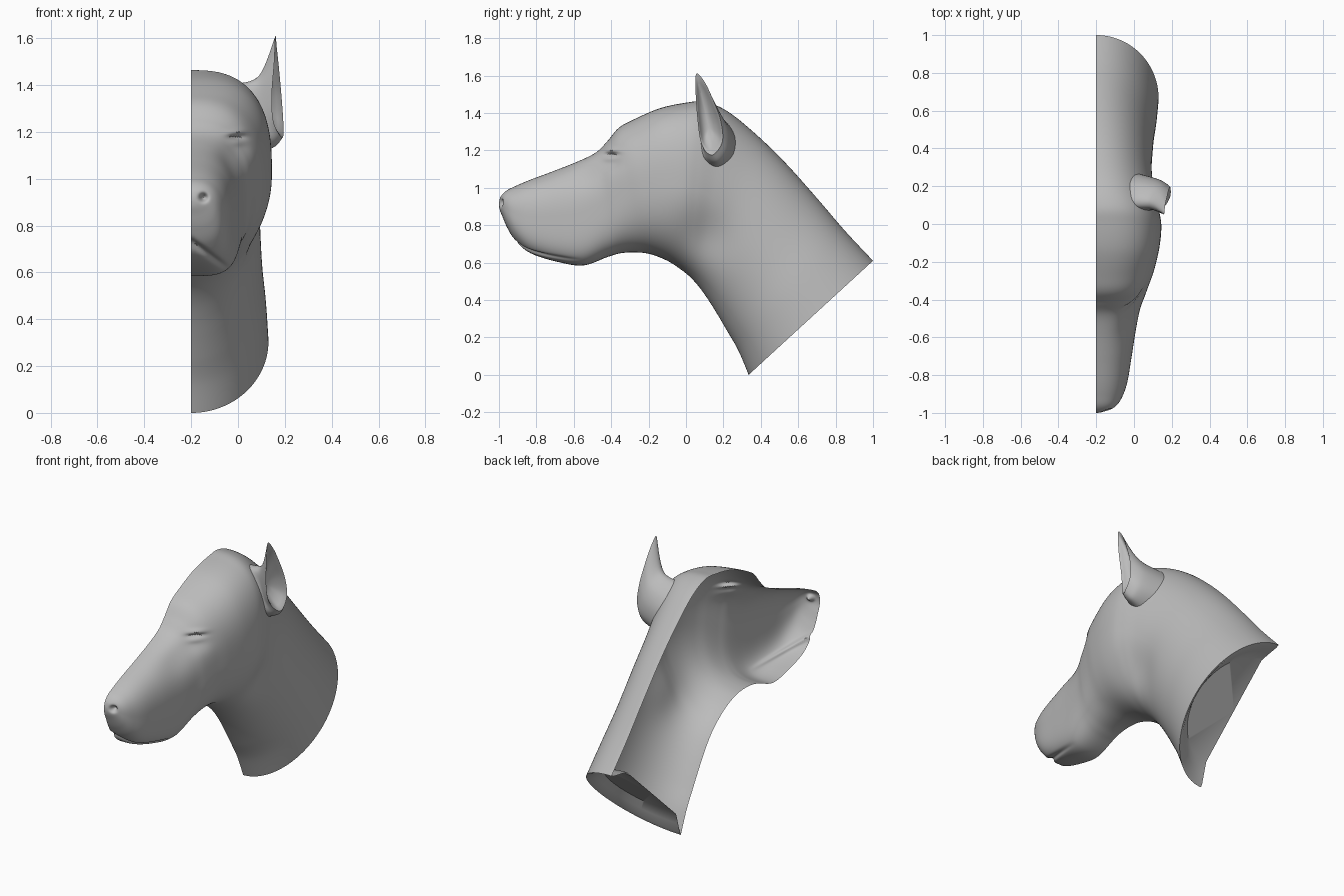
import bpy, bmesh, math
from mathutils import Vector

if "Cube" in bpy.data.objects:
    bpy.data.objects.remove(bpy.data.objects["Cube"])

MID = -0.2          # cut plane: only one half of the head exists
STEPS, SIDES = 10, 90

coat = bpy.data.materials.new("plain grey")
coat.diffuse_color = (0.5, 0.5, 0.5, 1)
coat.use_nodes = True
coat.node_tree.nodes["Principled BSDF"].inputs["Base Color"].default_value = coat.diffuse_color


def catmull(rows, per):
    """Smoothly interpolate rows of numbers."""
    out = []
    for i in range(len(rows) - 1):
        a, b = rows[max(i - 1, 0)], rows[i]
        c, d = rows[i + 1], rows[min(i + 2, len(rows) - 1)]
        for k in range(per):
            t = k / per
            out.append([0.5 * (2 * q + (r - p) * t + (2 * p - 5 * q + 4 * r - s) * t * t
                        + (3 * q - p - 3 * r + s) * t ** 3) for p, q, r, s in zip(a, b, c, d)])
    out.append(list(rows[-1]))
    return out


def loft(name, rings, closed):
    """Skin a list of point rings into one smooth object."""
    bm = bmesh.new()
    grid = [[bm.verts.new(p) for p in ring] for ring in rings]
    n = len(rings[0])
    for a, b in zip(grid, grid[1:]):
        for j in range(n if closed else n - 1):
            k = (j + 1) % n
            bm.faces.new((a[j], a[k], b[k], b[j]))
    bmesh.ops.remove_doubles(bm, verts=bm.verts, dist=0.0002)
    bmesh.ops.recalc_face_normals(bm, faces=bm.faces)
    me = bpy.data.meshes.new(name)
    bm.to_mesh(me)
    bm.free()
    me.materials.append(coat)
    ob = bpy.data.objects.new(name, me)
    bpy.context.collection.objects.link(ob)
    bpy.context.view_layer.objects.active = ob
    ob.select_set(True)
    bpy.ops.object.shade_smooth_by_angle(angle=math.radians(40))
    ob.select_set(False)
    return ob


# head stations: top y, top z, bottom y, bottom z, half width, upper and lower squareness
stations = [
    (-1.0, .905, -1.0, .905, 0, 2, 2),
    (-.998, .93, -.995, .88, .035, 2.2, 2),
    (-.988, .957, -.983, .85, .07, 2.4, 2.2),
    (-.96, .985, -.955, .785, .11, 2.4, 2.6),
    (-.91, 1.01, -.91, .715, .14, 2.4, 3),
    (-.84, 1.04, -.83, .65, .165, 2.4, 3.4),
    (-.72, 1.085, -.69, .605, .187, 2.4, 3.8),
    (-.58, 1.14, -.55, .585, .209, 2.4, 3.7),
    (-.48, 1.19, -.42, .63, .232, 2.5, 3.2),
    (-.42, 1.25, -.35, .65, .255, 2.6, 2.9),
    (-.36, 1.32, -.27, .655, .28, 2.6, 2.6),
    (-.28, 1.365, -.19, .645, .308, 2.6, 2.4),
    (-.14, 1.425, -.10, .61, .335, 2.8, 2.2),
    (0, 1.455, -.03, .565, .345, 2.8, 2),
    (.10, 1.46, .02, .525, .335, 2.7, 2),
    (.22, 1.41, .07, .47, .315, 2.4, 2),
    (.37, 1.29, .12, .40, .30, 2.2, 2),
    (.53, 1.135, .17, .32, .298, 2.1, 2),
    (.70, .945, .22, .235, .305, 2, 2),
    (.85, .77, .28, .13, .32, 2, 2),
    (1.0, .61, .335, 0, .33, 2, 2),
]

# sculpted details: centre, radii, push
details = [
    ((0, -.40, 1.14), (.07, .08, .05), (-.012, .012, 0)),          # eye socket
    ((-.01, -.38, 1.178), (.04, .06, .009), (-.014, .014, 0)),     # eye slit
    ((-.01, -.38, 1.20), (.045, .06, .013), (.006, -.008, 0)),     # upper lid
    ((-.01, -.38, 1.152), (.04, .06, .014), (.007, -.007, 0)),     # lower lid
    ((-.05, -.50, 1.06), (.06, .12, .08), (-.012, .008, 0)),       # hollow beside the bridge
    ((-.147, -.985, .92), (.016, .04, .016), (0, .035, 0)),        # nostril
    ((.12, .12, .74), (.15, .14, .15), (-.03, 0, 0)),              # hollow behind jaw
]


def sculpt(p):
    move = Vector((0, 0, 0))
    for c, r, push in details:
        e = sum(((p[i] - c[i]) / r[i]) ** 2 for i in range(3))
        if e < 12:
            move += Vector(push) * math.exp(-e)
    # lip line, dropping from the front of the mouth to the jowl
    d = p.x - MID
    if p.y < -.55 and d < .2:
        fade = min(1, (-.55 - p.y) / .25)
        g = math.exp(-((p.z - (.73 - .72 * d)) / .016) ** 2) * fade
        move += Vector((-.05 * d, .018, .006)) * g
    q = p + move
    q.x = max(q.x, MID)
    return q


# head and neck
rings = []
for ty, tz, by, bz, w, nu, nl in catmull(stations, STEPS):
    ring = []
    for j in range(SIDES + 1):
        a = math.pi * j / SIDES
        c, s = math.cos(a), max(math.sin(a), 0)
        if j in (0, SIDES):
            s = 0
        n = nu if c > 0 else nl
        h = math.copysign(abs(c) ** (2 / n), c)
        x = MID + max(w, 0) * s ** (2 / n)
        ring.append(sculpt(Vector((x, (ty + by) / 2 + (ty - by) / 2 * h,
                                   (tz + bz) / 2 + (tz - bz) / 2 * h))))
    rings.append(ring)

# recessed cap closing the neck: chord scale, width scale, depth
centre = Vector((MID, .667, .305))
inward = Vector((0, -.67, .74))
edge = rings[-1]
for chord, wide, depth in ((.95, .96, .008), (.84, .89, .04), (.71, .82, .075), (0, 0, .075)):
    ring = []
    for p in edge:
        o = p - centre
        ring.append(centre + Vector((o.x * wide, o.y * chord, o.z * chord)) + inward * depth)
    rings.append(ring)
head = loft("head_and_neck", rings, False)


# ear: root lying on the skull, bulging back, pointed rim, hollow inside
def smooth_loop(points):
    m = len(points)
    out = []
    for i in range(m):
        four = [points[(i + k) % m] for k in (-1, 0, 1, 2)]
        out += catmull(four, 6)[6:12]
    return [Vector(p) for p in out]


def on_skull(p):
    hit, where, _, _ = head.ray_cast(Vector((1, p.y, p.z)), Vector((-1, 0, 0)))
    return Vector((where.x - .008, p.y, p.z)) if hit else p


root = smooth_loop([(0, .12, 1.405), (0, .085, 1.39), (0, .07, 1.33), (0, .075, 1.23),
                    (0, .10, 1.15), (0, .17, 1.11), (0, .25, 1.17), (0, .265, 1.26),
                    (0, .23, 1.335), (0, .17, 1.385)])
root = [on_skull(p) for p in root]
bulge = smooth_loop([(.09, .105, 1.44), (.09, .08, 1.41), (.10, .076, 1.34), (.12, .085, 1.24),
                     (.15, .11, 1.165), (.16, .17, 1.14), (.15, .224, 1.20), (.125, .232, 1.29),
                     (.11, .20, 1.37), (.095, .145, 1.425)])
rim = smooth_loop([(.16, .055, 1.61), (.155, .052, 1.50), (.145, .062, 1.36), (.15, .078, 1.25),
                   (.175, .11, 1.19), (.193, .15, 1.18), (.193, .195, 1.25), (.185, .185, 1.36),
                   (.175, .145, 1.47), (.165, .10, 1.565)])
core = Vector((.16, .125, 1.32))


def shrink(loop, f, shift):
    return [core + (p - core) * f + Vector((shift, 0, 0)) for p in loop]


strands = [catmull(trio, 8) for trio in zip(root, bulge, rim)]
outer = [[Vector(s[k]) for s in strands] for k in range(17)]
hollow = [shrink(rim, f, s) for f, s in ((.92, -.004), (.82, -.018), (.65, -.035),
                                         (.4, -.05), (0, -.058))]
loft("ear", outer + hollow, True)
